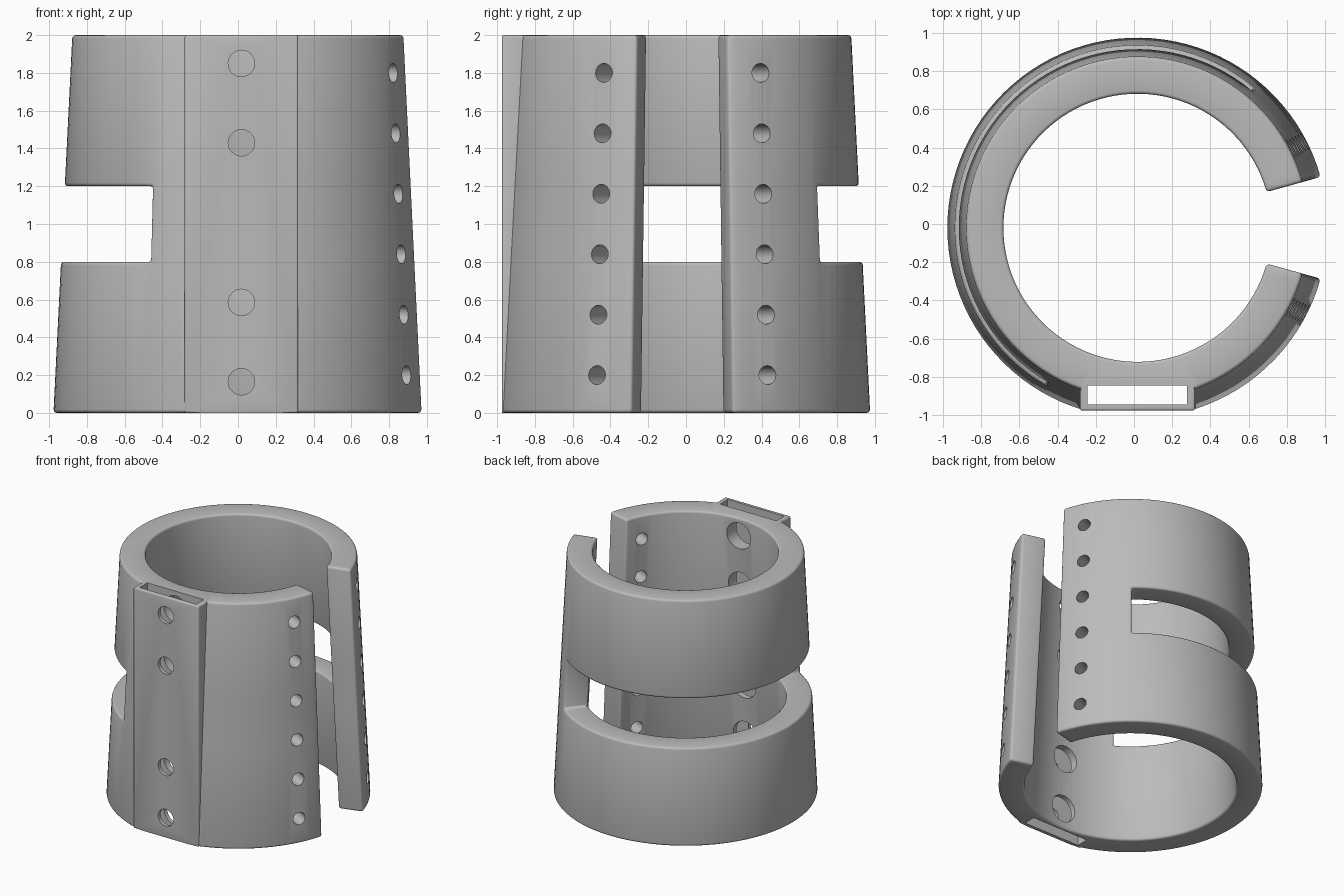
import bpy, bmesh
from math import sin, cos, radians, pi
from mathutils import Matrix, Vector

if "Cube" in bpy.data.objects:
    bpy.data.objects.remove(bpy.data.objects["Cube"], do_unlink=True)

CX, CY = 0.018, -0.02          # axis of the tapered tube
STEPS = 94
START, STEP = 15.5, 3.5        # arc start and step in degrees
LEVELS = [0, 0.8, 1.2, 2]
FRONT = -0.975                 # plane of the flat front

grey = bpy.data.materials.new("plain grey")
grey.use_nodes = True
grey.diffuse_color = (0.5, 0.5, 0.5, 1)
grey.node_tree.nodes["Principled BSDF"].inputs["Base Color"].default_value = (0.5, 0.5, 0.5, 1)


def make_object(name, bm):
    bmesh.ops.recalc_face_normals(bm, faces=bm.faces)
    mesh = bpy.data.meshes.new(name)
    bm.to_mesh(mesh)
    bm.free()
    mesh.materials.append(grey)
    ob = bpy.data.objects.new(name, mesh)
    bpy.context.collection.objects.link(ob)
    return ob


def box(name, low, high):
    bm = bmesh.new()
    low, high = Vector(low), Vector(high)
    size = high - low
    bmesh.ops.create_cube(bm, size=1, matrix=Matrix.Translation((low + high) / 2)
                          @ Matrix.Diagonal((*size, 1)))
    return make_object(name, bm)


def add_rod(bm, start, end, radius):
    start, end = Vector(start), Vector(end)
    turn = (end - start).to_track_quat("Z", "Y").to_matrix().to_4x4()
    bmesh.ops.create_cone(bm, cap_ends=True, segments=32, radius1=radius, radius2=radius,
                          depth=(end - start).length,
                          matrix=Matrix.Translation((start + end) / 2) @ turn)


def apply(ob, mod):
    bpy.ops.object.select_all(action="DESELECT")
    bpy.context.view_layer.objects.active = ob
    ob.select_set(True)
    bpy.ops.object.modifier_apply(modifier=mod.name)


def bevel(ob, width):
    mod = ob.modifiers.new("rounded edges", "BEVEL")
    mod.width, mod.segments = width, 3
    mod.limit_method, mod.angle_limit = "ANGLE", radians(35)
    apply(ob, mod)


def combine(ob, other, operation):
    mod = ob.modifiers.new("combine", "BOOLEAN")
    mod.operation, mod.object, mod.solver = operation, other, "EXACT"
    apply(ob, mod)
    bpy.data.objects.remove(other, do_unlink=True)


# Tapered open cuff with a wide window around one side
def filled(i, k):
    return 0 <= i < STEPS and 0 <= k < 3 and not (k == 1 and 10 <= i < 64)


bm = bmesh.new()
points = {}


def vert(i, k, outer):
    key = (i, k, outer)
    if key not in points:
        z = LEVELS[k]
        r = (0.995 if outer else 0.80) - 0.05 * z
        a = radians(START + STEP * i)
        points[key] = bm.verts.new((CX + r * cos(a), CY + r * sin(a), z))
    return points[key]


def quad(*keys):
    bm.faces.new([vert(*key) for key in keys])


for i in range(STEPS):
    for k in range(3):
        if not filled(i, k):
            continue
        for s in (0, 1):
            quad((i, k, s), (i + 1, k, s), (i + 1, k + 1, s), (i, k + 1, s))
            if not filled(i, k + 2 * s - 1):
                quad((i, k + s, 0), (i + 1, k + s, 0), (i + 1, k + s, 1), (i, k + s, 1))
            if not filled(i + 2 * s - 1, k):
                quad((i + s, k, 0), (i + s, k + 1, 0), (i + s, k + 1, 1), (i + s, k, 1))
cuff = make_object("cuff", bm)
bevel(cuff, 0.018)

# Flat front with an upright strap sleeve
combine(cuff, box("front_trim", (-1, -1.3, -1), (1, FRONT + 0.001, 3)), "DIFFERENCE")
sleeve = box("sleeve", (CX - 0.3, FRONT, 0), (CX + 0.3, -0.83, 2))
bevel(sleeve, 0.01)
combine(cuff, sleeve, "UNION")
combine(cuff, box("strap_slot", (CX - 0.26, -0.945, -1), (CX + 0.26, -0.845, 3)), "DIFFERENCE")

# Lacing holes beside the opening
bm = bmesh.new()
for side in (-1, 1):
    a = radians(27.3) * side
    for n in range(6):
        z = 0.2 + 0.32 * n
        ends = [(CX + r * cos(a), CY + r * sin(a), z) for r in (0.6, 1.15)]
        add_rod(bm, *ends, 0.05)
combine(cuff, make_object("lacing_holes", bm), "DIFFERENCE")

# Screw holes in the front, wider on the inside
for name, radius, near, far in (("screw_holes", 0.07, -1.1, -0.9),
                                ("counterbores", 0.11, -0.9, -0.55)):
    bm = bmesh.new()
    for z in (0.165, 0.585, 1.43, 1.85):
        add_rod(bm, (CX, near, z), (CX, far, z), radius)
    combine(cuff, make_object(name, bm), "DIFFERENCE")

bpy.ops.object.select_all(action="DESELECT")
bpy.context.view_layer.objects.active = cuff
cuff.select_set(True)
bpy.ops.object.shade_smooth_by_angle(angle=radians(35))
